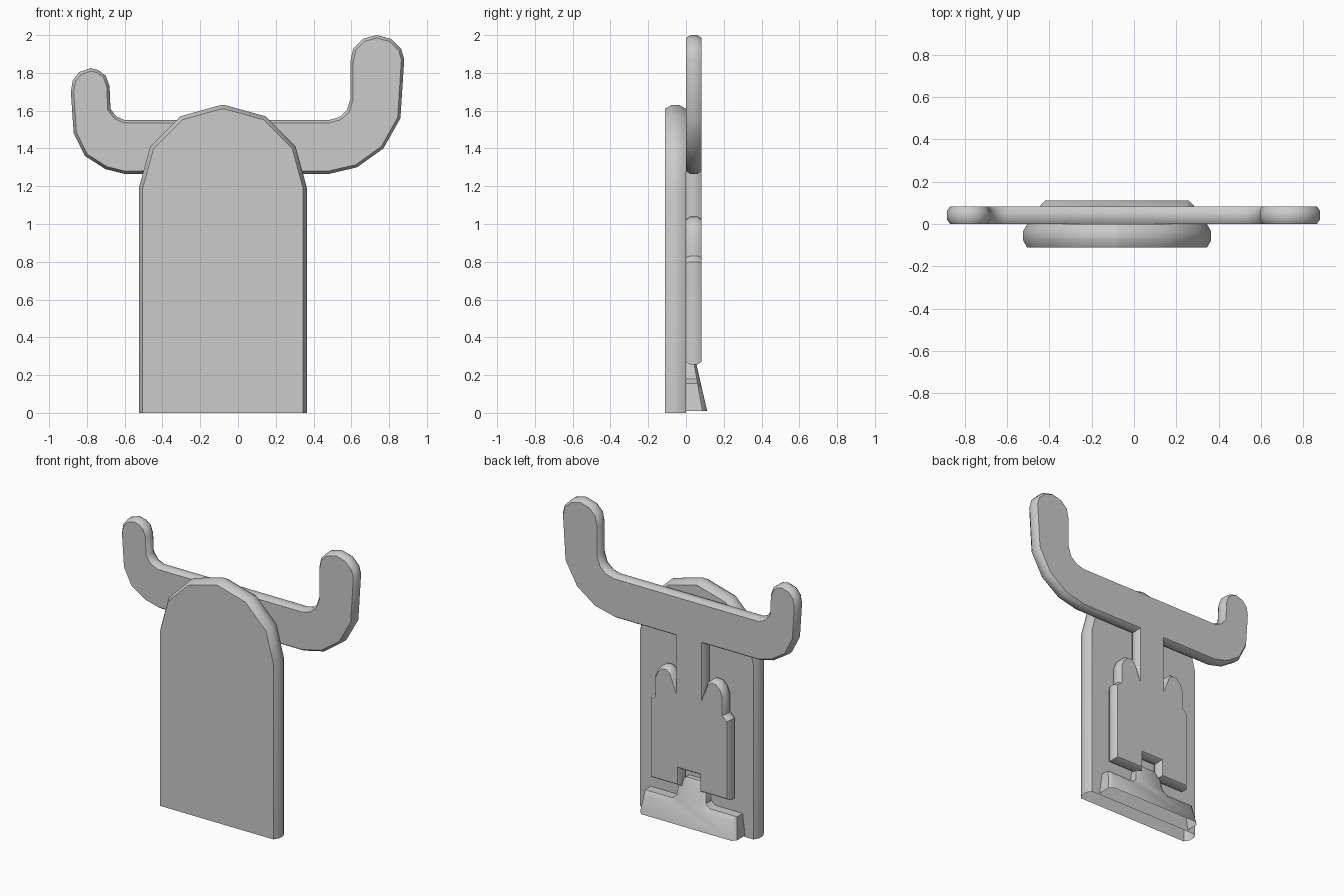
import bpy, bmesh, math

cube = bpy.data.objects.get("Cube")
if cube:
    bpy.data.objects.remove(cube, do_unlink=True)

grey = bpy.data.materials.new("plain grey")
grey.use_nodes = True
COLOUR = (0.6, 0.6, 0.6, 1)
grey.diffuse_color = COLOUR
grey.node_tree.nodes["Principled BSDF"].inputs["Base Color"].default_value = COLOUR

AXIS = -0.08      # x of the symmetry line of board, plate and foot


def mirrored(half):
    """Points of the +x half outline (offsets from AXIS) plus their mirror."""
    right = [(AXIS + x, z) for x, z in half]
    left = [(AXIS - x, z) for x, z in reversed(half)]
    return right, left


def slab(name, outline, y0, y1, width, depth, rims, open_bottom=False, taper=None):
    """Extruded outline with softened rims at the chosen y faces."""
    bm = bmesh.new()
    face = bm.faces.new([bm.verts.new((x, y0, z)) for x, z in outline])
    grown = bmesh.ops.extrude_face_region(bm, geom=[face])["geom"]
    for v in grown:
        if isinstance(v, bmesh.types.BMVert):
            v.co.y = y1
    bmesh.ops.recalc_face_normals(bm, faces=bm.faces)
    low = min(z for x, z in outline)

    def is_low(verts):
        return open_bottom and all(v.co.z < low + 1e-4 for v in verts)

    edges = [e for e in bm.edges
             if any(all(abs(v.co.y - y) < 1e-5 for v in e.verts) for y in rims)
             and not is_low(e.verts)]
    bmesh.ops.bevel(bm, geom=edges, offset=width, segments=1, affect='EDGES')
    # stretch the chamfer along the thickness
    for v in bm.verts:
        for y, s in ((y0, 1), (y1, -1)):
            if y in rims and abs(v.co.y - y - s * width) < 1e-4:
                v.co.y = y + s * depth
                break
        if taper:
            v.co.y *= taper(v.co.z)
    bottoms = [f for f in bm.faces if is_low(f.verts)]
    bmesh.ops.delete(bm, geom=bottoms, context='FACES_ONLY')
    me = bpy.data.meshes.new(name)
    bm.to_mesh(me)
    bm.free()
    ob = bpy.data.objects.new(name, me)
    bpy.context.collection.objects.link(ob)
    me.materials.append(grey)
    bpy.ops.object.select_all(action='DESELECT')
    ob.select_set(True)
    bpy.context.view_layer.objects.active = ob
    bpy.ops.object.shade_smooth_by_angle(angle=math.radians(40))
    return ob


# Front board with an arched top
right, left = mirrored([(0.445, 0), (0.445, 1.19), (0.385, 1.41),
                        (0.225, 1.57), (0.01, 1.63)])
slab("front_board", right + left, -0.112, 0, 0.02, 0.035, (-0.112, 0),
     open_bottom=True)

# Back hanger: two horns, crossbar, stem and shouldered plate in one outline
horn_left = [(0.48, 1.265), (0.63, 1.3), (0.77, 1.4), (0.86, 1.56),
             (0.88, 1.87), (0.865, 1.925), (0.81, 1.98), (0.735, 2.0),
             (0.66, 1.98), (0.61, 1.93), (0.595, 1.86), (0.595, 1.66),
             (0.575, 1.6), (0.535, 1.565), (0.48, 1.55)]
horn_right = [(-0.6, 1.55), (-0.645, 1.57), (-0.675, 1.61), (-0.68, 1.73),
              (-0.70, 1.785), (-0.74, 1.815), (-0.78, 1.825), (-0.84, 1.805),
              (-0.875, 1.76), (-0.885, 1.7), (-0.87, 1.48), (-0.81, 1.36),
              (-0.70, 1.29), (-0.6, 1.265)]
right, left = mirrored([(0.07, 0.37), (0.07, 0.255), (0.3, 0.255), (0.3, 0.8),
                        (0.265, 0.83), (0.265, 0.95), (0.245, 1.0),
                        (0.21, 1.035), (0.165, 1.04), (0.13, 1.01),
                        (0.11, 0.96), (0.11, 1.265)])
slab("back_hanger", right + horn_left + horn_right + left, 0, 0.083,
     0.015, 0.022, (0, 0.083))

# Wedge foot with a tongue reaching into the plate's notch
right, left = mirrored([(0.363, 0.01), (0.345, 0.155), (0.14, 0.155),
                        (0.11, 0.18), (0.1, 0.26), (0.055, 0.31)])
slab("wedge_foot", right + left, 0, 0.112, 0.025, 0.025, (0.112,),
     open_bottom=True, taper=lambda z: 1 - 2.05 * (z - 0.01))
